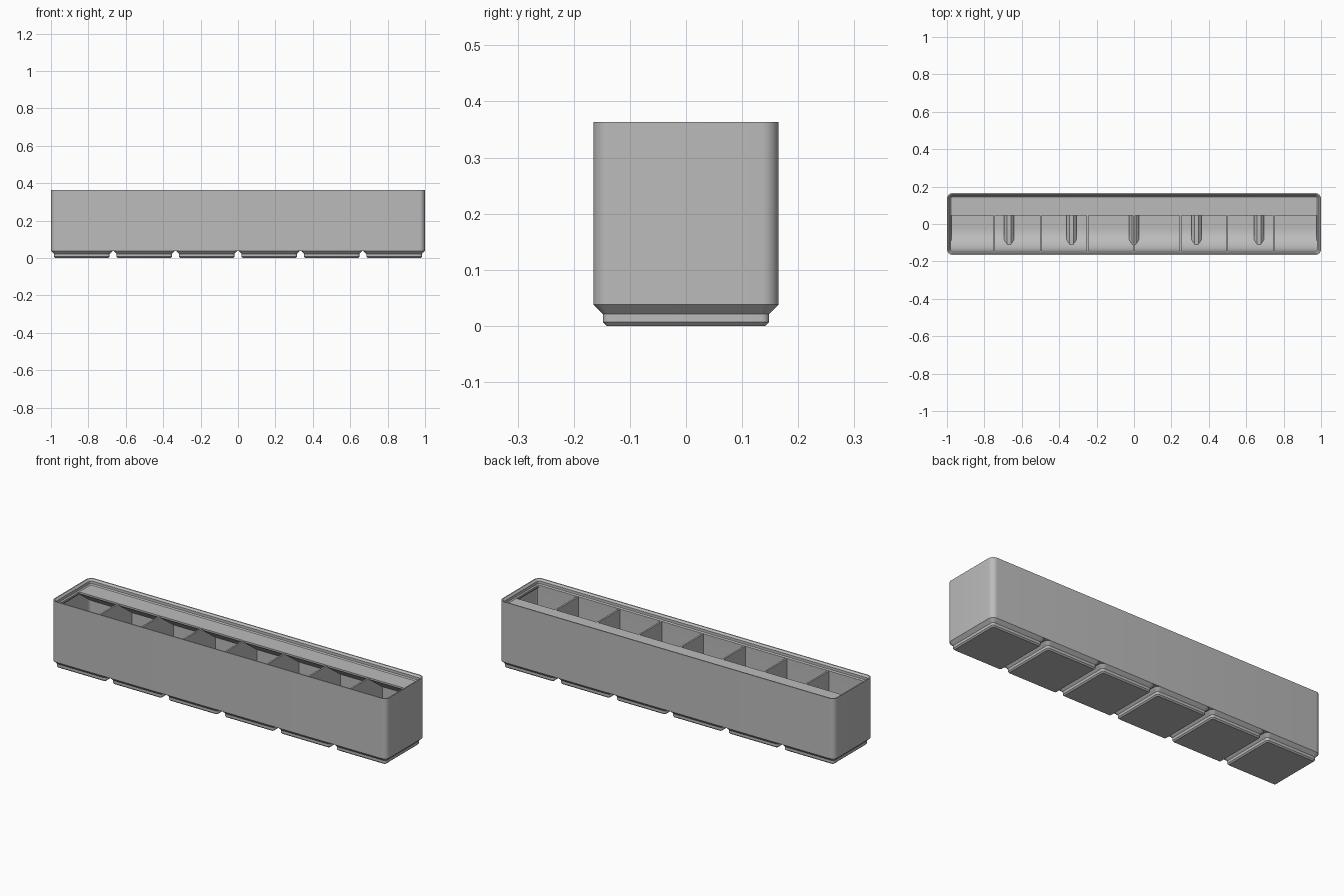
import bpy
import bmesh
from math import cos, sin, pi, radians

if "Cube" in bpy.data.objects:
    bpy.data.objects.remove(bpy.data.objects["Cube"])

HX, HY, R = 1.0, 0.165, 0.03      # outer half sizes and corner radius
TOP, RIM = 0.334, 0.363           # compartment top and lip top
BASE = 0.038                      # underside of the body
PITCH, WALL = 0.334, 0.0076

plastic = bpy.data.materials.new("grey plastic")
plastic.use_nodes = True
grey = (0.5, 0.5, 0.5, 1)
plastic.diffuse_color = grey
plastic.node_tree.nodes["Principled BSDF"].inputs["Base Color"].default_value = grey


def rounded(hx, hy, r, z, cx=0):
    """Ring of points around a rounded rectangle."""
    ring = []
    for q, (sx, sy) in enumerate(((1, 1), (-1, 1), (-1, -1), (1, -1))):
        for i in range(9):
            a = (q + i / 8) * pi / 2
            ring.append((cx + sx * (hx - r) + r * cos(a), sy * (hy - r) + r * sin(a), z))
    return ring


def along_x(profile, x0, x1):
    return [[(x, y, z) for y, z in profile] for x in (x0, x1)]


def solid(name, lofts):
    """One object made of closed lofts through lists of rings."""
    bm = bmesh.new()
    for rings in lofts:
        vs = [[bm.verts.new(p) for p in ring] for ring in rings]
        for a, b in zip(vs, vs[1:]):
            for i in range(len(a)):
                j = (i + 1) % len(a)
                bm.faces.new((a[i], a[j], b[j], b[i]))
        bm.faces.new(vs[0])
        bm.faces.new(vs[-1])
    bmesh.ops.recalc_face_normals(bm, faces=bm.faces)
    me = bpy.data.meshes.new(name)
    bm.to_mesh(me)
    bm.free()
    me.materials.append(plastic)
    ob = bpy.data.objects.new(name, me)
    bpy.context.scene.collection.objects.link(ob)
    return ob


def finish(ob, cutters=()):
    """Cut the part, then smooth it with sharp edges kept."""
    for c in cutters:
        m = ob.modifiers.new("cut", 'BOOLEAN')
        m.operation, m.solver, m.object = 'DIFFERENCE', 'EXACT', c
    bpy.context.view_layer.update()
    ev = ob.evaluated_get(bpy.context.evaluated_depsgraph_get())
    me = bpy.data.meshes.new_from_object(ev)
    ob.modifiers.clear()
    ob.data = me
    bpy.ops.object.select_all(action='DESELECT')
    ob.select_set(True)
    bpy.context.view_layer.objects.active = ob
    bpy.ops.object.shade_smooth_by_angle(angle=radians(30))


# Cutter for the inside, with the stepped lip at the top
lip = [(WALL, BASE + WALL), (WALL, 0.311), (0.0207, 0.3245), (0.0207, TOP),
       (0.0151, 0.3396), (0.0151, 0.3539), (0.006, RIM), (0.006, 0.38)]
cavity = solid("cavity_cutter",
               [[rounded(HX - d, HY - d, R - d, z) for d, z in lip]])

# Cutter for the hollow inside each foot
feet_x = [(i - 2.5) * PITCH for i in range(6)]
hollow = [(0.1405, 0.0064, 0.0086), (0.1405, 0.0064, 0.025),
          (0.157, 0.022, 0.0415), (0.157, 0.022, 0.06)]
hollows = solid("foot_hollow_cutter",
                [[rounded(h, h, r, z, x) for h, r, z in hollow] for x in feet_x])

# Cutter that keeps inner parts out of the gaps between feet
gap = [(-0.023, -0.01), (0.023, -0.01), (0.023, 0.024), (0.006, 0.042),
       (-0.006, 0.042), (-0.023, 0.024)]
gaps = solid("gap_cutter",
             [[[((i - 3) * PITCH + x, y, z) for x, z in gap] for y in (-0.2, 0.2)]
              for i in range(7)])

# Outer walls
body = solid("body", [[rounded(HX, HY, R, z) for z in (BASE, RIM)]])
finish(body, (cavity, hollows))

# Stepped feet
step = [(0.1415, 0.0064, 0), (0.148, 0.0127, 0.0065),
        (0.148, 0.0127, 0.021), (HY, R, BASE)]
feet = solid("feet", [[rounded(h, h, r, z, x) for h, r, z in step] for x in feet_x])
finish(feet, (hollows,))

# Curved scoop along the front wall
rad, front, floor = 0.12, -0.144, 0.0086
curve = [(front + rad - rad * sin(t), floor + rad - rad * cos(t))
         for t in (i / 16 * pi / 2 for i in range(17))]
scoop_profile = [(-0.157, 0.333), (-0.157, 0.05), (front, 0.032), (front, 0.005),
                 (front + rad, 0.005)] + curve + [(front, 0.333)]
scoop = solid("front_scoop", [along_x(scoop_profile, -0.986, 0.986)])
finish(scoop, (gaps,))

# Seven dividers
side = [(0.158, 0.333), (0.158, 0.05), (0.144, 0.032), (0.144, 0.005)]
sheet = side + [(-y, z) for y, z in reversed(side)]
dividers = solid("dividers", [along_x(sheet, x - 0.0045, x + 0.0045)
                              for x in (i * 0.249 for i in range(-3, 4))])
finish(dividers, (gaps,))

# Label shelf along the back wall
shelf = solid("label_shelf", [along_x([(0.157, TOP), (0.045, TOP), (0.045, 0.3245),
                                       (0.157, 0.243)], -0.986, 0.986)])
finish(shelf)

for c in (cavity, hollows, gaps):
    bpy.data.objects.remove(c)
